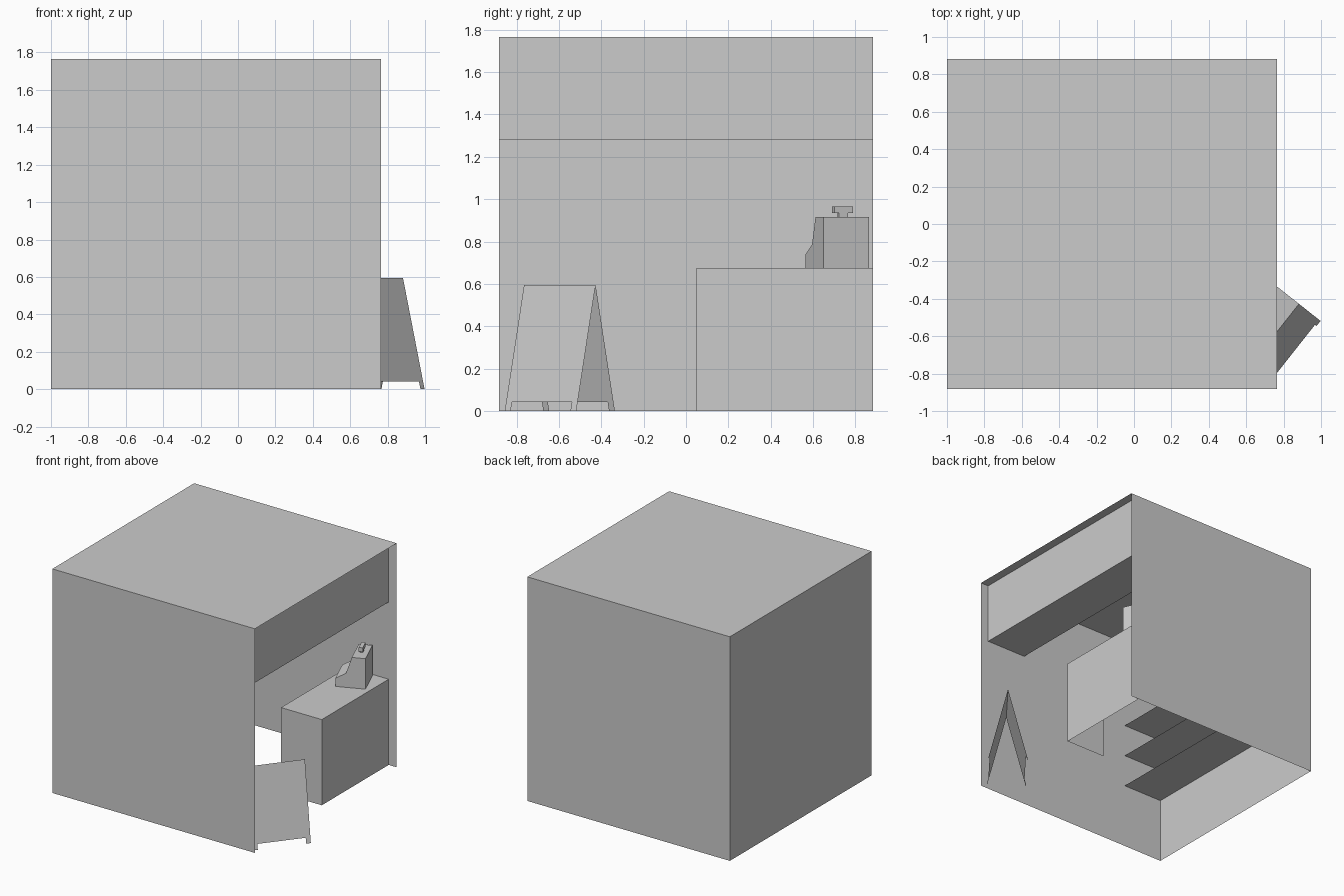
import bpy, bmesh
from math import atan2
from mathutils import Vector, Matrix

if "Cube" in bpy.data.objects:
    bpy.data.objects.remove(bpy.data.objects["Cube"])

grey = bpy.data.materials.new("plain_grey")
grey.use_nodes = True
GREY = (0.6, 0.6, 0.6, 1)
grey.diffuse_color = GREY
grey.node_tree.nodes["Principled BSDF"].inputs["Base Color"].default_value = GREY


def finish(name, bm, matrix=None):
    mesh = bpy.data.meshes.new(name)
    bm.to_mesh(mesh)
    bm.free()
    mesh.materials.append(grey)
    obj = bpy.data.objects.new(name, mesh)
    bpy.context.collection.objects.link(obj)
    if matrix:
        obj.matrix_world = matrix
    return obj


def box(name, lo, hi, drop=(), matrix=None):
    """Box between two corners, without the faces that point along the dropped axes."""
    bm = bmesh.new()
    bmesh.ops.create_cube(bm, size=1)
    axes = {"-x": (-1, 0, 0), "+x": (1, 0, 0), "-y": (0, -1, 0),
            "+y": (0, 1, 0), "-z": (0, 0, -1), "+z": (0, 0, 1)}
    bm.normal_update()
    gone = [f for f in bm.faces if any(f.normal.dot(Vector(axes[d])) > 0.9 for d in drop)]
    bmesh.ops.delete(bm, geom=gone, context="FACES")
    lo, hi = Vector(lo), Vector(hi)
    for v in bm.verts:
        v.co = [(a + b) / 2 + c * (b - a) for a, b, c in zip(lo, hi, v.co)]
    return finish(name, bm, matrix)


def outline(name, points, depth=None, matrix=None):
    """Flat polygon, extruded into a prism when a depth vector is given."""
    bm = bmesh.new()
    face = bm.faces.new([bm.verts.new(p) for p in points])
    if depth:
        cap = bmesh.ops.extrude_face_region(bm, geom=[face], use_keep_orig=True)
        bmesh.ops.translate(bm, vec=depth, verts=[g for g in cap["geom"]
                                                 if isinstance(g, bmesh.types.BMVert)])
        bmesh.ops.recalc_face_normals(bm, faces=bm.faces)
    return finish(name, bm, matrix)


# Booth shell, open at the serving side and underneath
SIDE, TOP, BACK, OPEN = 0.8825, 1.765, -1.0, 0.765
box("booth_shell", (BACK, -SIDE, 0), (OPEN, SIDE, TOP), ("+x", "-z"))

# Serving side: overhead fascia with soffit, and counter open to the staff
INNER, OUTER = 0.34, 0.695
box("overhead_fascia", (INNER, -SIDE, 1.283), (OUTER, SIDE, TOP), ("-x", "-y", "+y", "+z"))
COUNTER = 0.675
box("counter", (INNER, 0.05, 0), (OUTER, SIDE, COUNTER), ("-x", "+y", "-z"))

# Three thin shelves on the rear wall
for i in range(3):
    z = 0.524 + 0.262 * i
    box(f"shelf_{i + 1}", (BACK, -SIDE, z - 0.1), (-0.65, SIDE, z),
        ("-x", "+x", "-y", "+y", "-z"))

# Cash register, local +x toward the staff, turned on the counter
till = Matrix.Translation((0.656, 0.65, COUNTER)) @ Matrix.Rotation(atan2(-0.386, -0.922), 4, "Z")
profile = [(0, 0), (0.22, 0), (0.22, 0.065), (0.143, 0.11), (0.1, 0.24), (0, 0.24)]
outline("register_body", [(x, 0, z) for x, z in profile], (0, -0.233, 0), till)
box("register_display_stem", (0.04, -0.14, 0.24), (0.06, -0.095, 0.262), matrix=till)
box("register_display", (0.035, -0.165, 0.26), (0.065, -0.07, 0.29), matrix=till)

# Folding pavement sign: local +x along the ridge, two sloping panels with feet
sign = Matrix.Translation((0.882, -0.427, 0)) @ Matrix.Rotation(atan2(-0.785, -0.62), 4, "Z")
LENGTH, HEIGHT, SPREAD, FOOT, GAP = 0.43, 0.595, 0.147, 0.035, 0.042
panel = [(0, HEIGHT), (0, 0), (FOOT, 0), (FOOT, GAP),
         (LENGTH - FOOT, GAP), (LENGTH - FOOT, 0), (LENGTH, 0), (LENGTH, HEIGHT)]
for name, side in (("sign_outer_panel", 1), ("sign_inner_panel", -1)):
    points = [(x, side * SPREAD * (1 - z / HEIGHT), z) for x, z in panel]
    outline(name, points[::side], matrix=sign)
